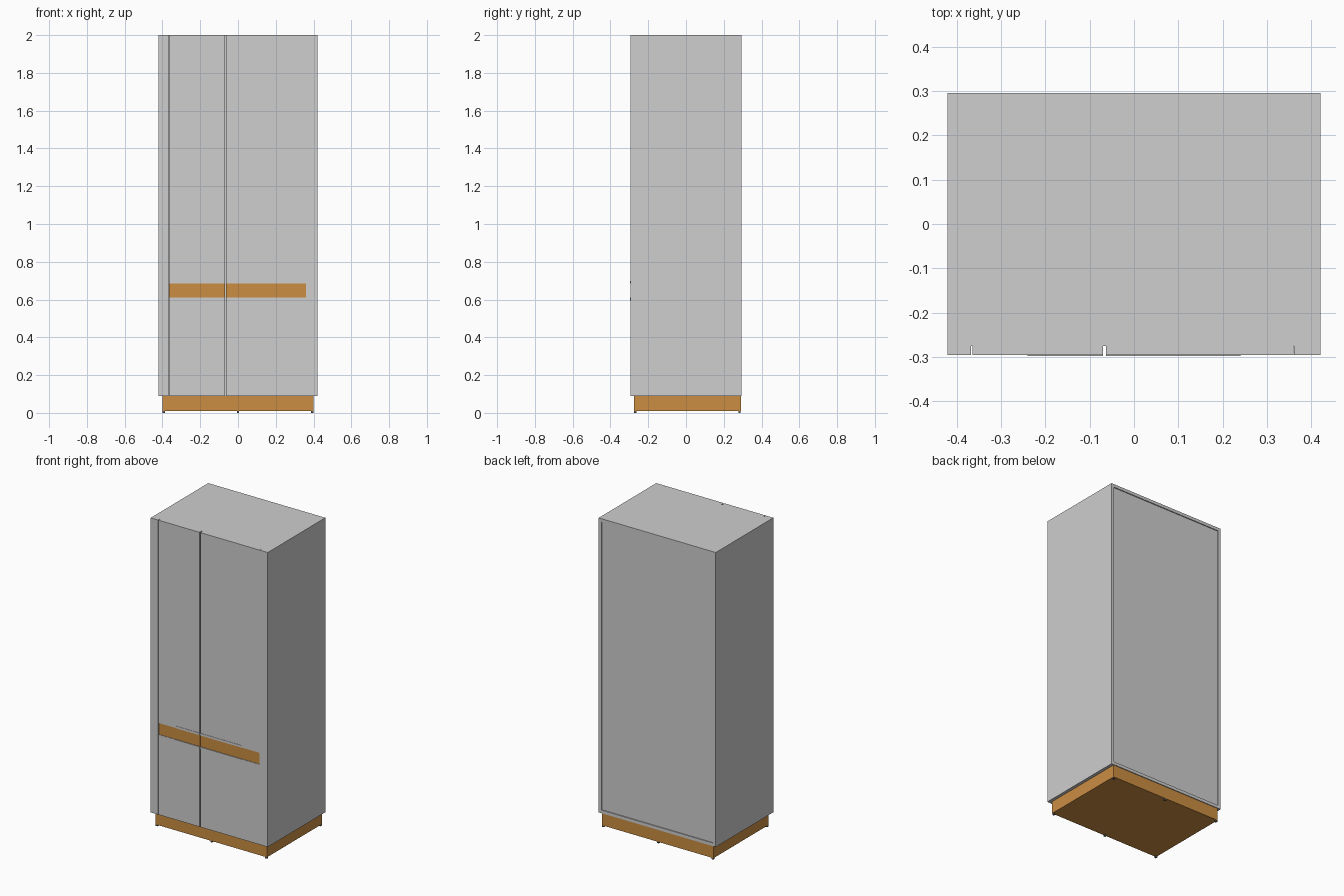
import bpy
import bmesh

default = bpy.data.objects.get("Cube")
if default:
    bpy.data.objects.remove(default, do_unlink=True)


def material(name, rgb):
    m = bpy.data.materials.new(name)
    m.use_nodes = True
    m.diffuse_color = (*rgb, 1)
    m.node_tree.nodes["Principled BSDF"].inputs["Base Color"].default_value = (*rgb, 1)
    return m


grey = material("light grey lacquer", (0.62, 0.62, 0.62))
wood = material("warm oak", (0.60, 0.27, 0.055))
metal = material("dark foot plastic", (0.12, 0.12, 0.12))


def box(name, x, y, z, mat):
    """Axis-aligned box from (low, high) ranges."""
    bm = bmesh.new()
    bmesh.ops.create_cube(bm, size=1)
    for v in bm.verts:
        v.co = [r[0] if c < 0 else r[1] for c, r in zip(v.co, (x, y, z))]
    mesh = bpy.data.meshes.new(name)
    bm.to_mesh(mesh)
    bm.free()
    mesh.materials.append(mat)
    obj = bpy.data.objects.new(name, mesh)
    bpy.context.collection.objects.link(obj)
    return obj


W, FRONT, BACK = 0.42, -0.295, 0.295
BASE, TOP = 0.09, 2.0
T = 0.02                      # board thickness
CARCASS = FRONT + T           # plane behind the doors

# Carcass boards
for side, s in (("left", 1), ("right", -1)):
    box(f"{side}_side_panel", sorted((s * W, s * (W - T))), (CARCASS, BACK), (BASE, TOP), grey)
inner = (-W + T, W - T)
box("top_panel", inner, (CARCASS, BACK), (TOP - T, TOP), grey)
box("bottom_panel", inner, (CARCASS, BACK), (BASE, BASE + T), grey)
box("back_panel", inner, (BACK - 0.016, BACK - 0.006), (BASE + T, TOP - T), grey)
box("front_frame", inner, (CARCASS, CARCASS + 0.01), (BASE + T, TOP - T), grey)

# Front stiles beside the doors
box("right_stile", (-W, -0.367), (FRONT, CARCASS), (BASE, TOP), grey)
box("left_stile", (0.361, W), (FRONT, CARCASS), (BASE, TOP), grey)

# Doors, wooden band and handle rails on each side of the centre gap
LOW, HIGH = 0.61, 0.685
for side, x, grip in (("right", (-0.364, -0.07), (-0.24, -0.07)),
                      ("left", (-0.063, 0.36), (-0.063, 0.24))):
    box(f"{side}_lower_door", x, (FRONT, CARCASS), (BASE, LOW), grey)
    box(f"{side}_upper_door", x, (FRONT, CARCASS), (HIGH, TOP), grey)
    box(f"{side}_wooden_band", x, (FRONT + 0.003, CARCASS), (LOW, HIGH), wood)
    box(f"{side}_lower_handle", grip, (FRONT - 0.002, FRONT), (LOW - 0.014, LOW), grey)
    box(f"{side}_upper_handle", grip, (FRONT - 0.002, FRONT), (HIGH, HIGH + 0.014), grey)

# Plinth and small glides
box("plinth", (-0.4, 0.4), (CARCASS, 0.29), (0.01, BASE), wood)
for i, x in enumerate((-0.393, 0, 0.393)):
    for row, y in (("front", CARCASS + 0.007), ("back", 0.283)):
        box(f"{row}_glide_{i + 1}", (x - 0.006, x + 0.006), (y - 0.006, y + 0.006), (0, 0.01), metal)
